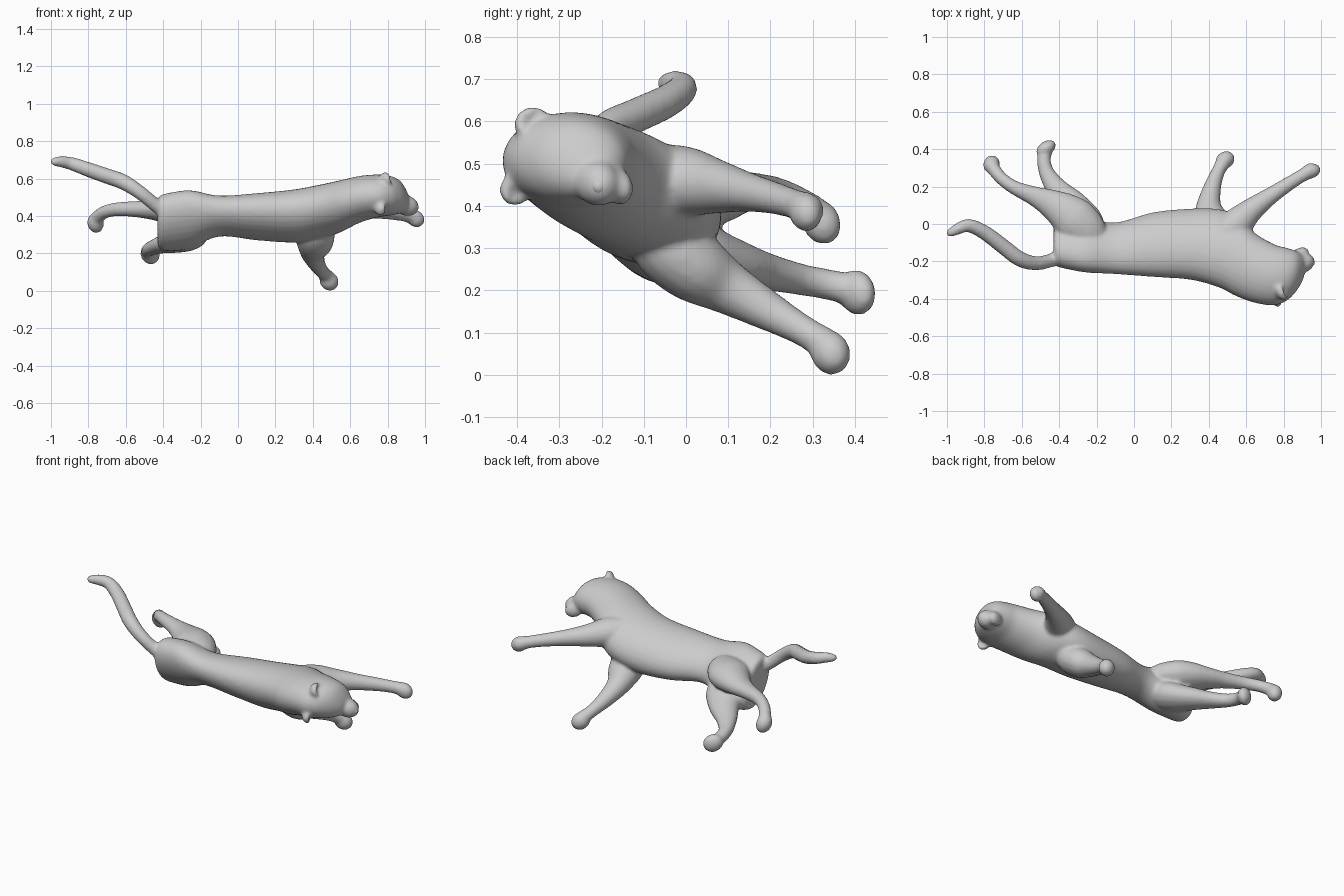
import bpy, bmesh, math
from mathutils import Vector

fur = bpy.data.materials.new("grey fur")
fur.diffuse_color = (0.6, 0.6, 0.6, 1)


def spline(rows, steps=5):
    """Catmull-Rom resampling of control rows of any length."""
    rows = [Vector(r) for r in rows]
    p = [rows[0]] + rows + [rows[-1]]
    out = []
    for i in range(1, len(p) - 2):
        a, b, c, d = p[i - 1:i + 3]
        for s in range(steps):
            t = s / steps
            out.append(0.5 * (2 * b + (c - a) * t + (2 * a - 5 * b + 4 * c - d) * t * t
                              + (3 * b - a - 3 * c + d) * t ** 3))
    return out + [rows[-1]]


def finish(name, bm):
    bmesh.ops.recalc_face_normals(bm, faces=bm.faces)
    me = bpy.data.meshes.new(name)
    bm.to_mesh(me)
    bm.free()
    me.materials.append(fur)
    for f in me.polygons:
        f.use_smooth = True
    ob = bpy.data.objects.new(name, me)
    bpy.context.collection.objects.link(ob)
    return ob


def loft(name, rings):
    bm = bmesh.new()
    loops = [[bm.verts.new(v) for v in r] for r in rings]
    n = len(loops[0])
    for a, b in zip(loops, loops[1:]):
        for i in range(n):
            j = (i + 1) % n
            bm.faces.new((a[i], a[j], b[j], b[i]))
    bm.faces.new(loops[0])
    bm.faces.new(loops[-1])
    return finish(name, bm)


def trunk(name, rows, n=28):
    """Rows: x, y min, y max, z min, z max, lean of the oval."""
    rings = []
    for x, y0, y1, z0, z1, lean in spline(rows):
        ang = [2 * math.pi * i / n for i in range(n)]
        rings.append([Vector((x, (y0 + y1) / 2 + (y1 - y0) / 2 * math.cos(a),
                              (z0 + z1) / 2 + (z1 - z0) / 2 * math.sin(a - lean))) for a in ang])
    return loft(name, rings)


def limb(name, rows, n=16):
    """Rows: x, y, z, radius across, optional upright radius; the far end is rounded."""
    pts = spline([(*r, r[3])[:5] for r in rows])
    pos = [Vector(p[:3]) for p in pts]
    ra, rb = [p[3] for p in pts], [p[4] for p in pts]
    tan = [(pos[min(i + 1, len(pos) - 1)] - pos[max(i - 1, 0)]).normalized() for i in range(len(pos))]
    tip, r, s, t = pos[-1], ra[-1], rb[-1], tan[-1]
    for a in (30, 55, 75, 87):
        pos.append(tip + t * r * math.sin(math.radians(a)))
        ra.append(r * math.cos(math.radians(a)))
        rb.append(s * math.cos(math.radians(a)))
        tan.append(t)
    u = tan[0].cross(Vector((0, 0, 1))).normalized()
    rings = []
    for c, p, q, t in zip(pos, ra, rb, tan):
        u = (u - t * u.dot(t)).normalized()
        v = t.cross(u)
        rings.append([c + u * p * math.cos(2 * math.pi * i / n) + v * q * math.sin(2 * math.pi * i / n)
                      for i in range(n)])
    return loft(name, rings)


def ball(name, c, size, facing=(1, 0, 0), dent=0.0):
    """Ellipsoid with its first axis along facing, optionally hollowed in front."""
    bm = bmesh.new()
    bmesh.ops.create_uvsphere(bm, u_segments=20, v_segments=12, radius=1)
    rot = Vector(facing).to_track_quat('X', 'Z').to_matrix()
    for v in bm.verts:
        if dent and v.co.x > 0:
            v.co.x -= dent * max(0, 1 - (v.co.y ** 2 + v.co.z ** 2) * 1.3)
        v.co = rot @ Vector([a * s for a, s in zip(v.co, size)]) + Vector(c)
    return finish(name, bm)


# Torso, neck and skull
torso = trunk("torso", [
    (-0.43, -0.20, 0.0, 0.25, 0.48, 0.4), (-0.415, -0.225, 0.025, 0.22, 0.51, 0.4),
    (-0.35, -0.243, 0.045, 0.212, 0.527, 0.45), (-0.25, -0.26, 0.035, 0.228, 0.537, 0.45),
    (-0.10, -0.268, 0.008, 0.290, 0.509, 0.35), (0.1, -0.283, 0.062, 0.270, 0.522, 0.3),
    (0.3, -0.298, 0.082, 0.258, 0.542, 0.25), (0.45, -0.338, 0.08, 0.281, 0.57, 0.25),
    (0.55, -0.388, 0.045, 0.313, 0.592, 0.2), (0.65, -0.423, -0.05, 0.363, 0.614, 0.1),
    (0.75, -0.435, -0.108, 0.393, 0.622, 0), (0.82, -0.408, -0.128, 0.403, 0.613, 0),
    (0.865, -0.363, -0.143, 0.413, 0.59, 0), (0.893, -0.32, -0.16, 0.425, 0.552, 0),
    (0.91, -0.28, -0.17, 0.44, 0.515, 0)])

# Muzzle and jaw
muzzle = ball("muzzle", (0.90, -0.21, 0.455), (0.070, 0.052, 0.055), (0.85, 0.3, -0.25))
jaw = ball("jaw", (0.885, -0.158, 0.445), (0.055, 0.03, 0.042), (0.85, 0.3, -0.3))

# Legs and paws
legs = [
    limb("reaching_front_leg", [
        (0.40, -0.16, 0.46, 0.04, 0.04), (0.46, -0.09, 0.46, 0.085, 0.08),
        (0.54, -0.01, 0.458, 0.09, 0.085), (0.62, 0.068, 0.446, 0.067, 0.066),
        (0.72, 0.143, 0.433, 0.048), (0.82, 0.21, 0.418, 0.039),
        (0.90, 0.26, 0.403, 0.036), (0.945, 0.285, 0.39, 0.043)]),
    limb("trailing_front_leg", [
        (0.42, -0.12, 0.38, 0.05, 0.05), (0.415, -0.05, 0.312, 0.10, 0.085),
        (0.41, 0.02, 0.255, 0.098, 0.085), (0.40, 0.10, 0.205, 0.067, 0.064),
        (0.42, 0.20, 0.148, 0.047), (0.45, 0.28, 0.103, 0.037), (0.475, 0.325, 0.075, 0.04)]),
    limb("stretched_hind_leg", [
        (-0.16, -0.14, 0.42, 0.03, 0.03), (-0.23, -0.06, 0.425, 0.10, 0.075),
        (-0.31, 0.015, 0.43, 0.122, 0.088), (-0.37, 0.065, 0.432, 0.105, 0.077),
        (-0.45, 0.112, 0.433, 0.077, 0.056), (-0.54, 0.152, 0.436, 0.052, 0.044),
        (-0.64, 0.195, 0.436, 0.038), (-0.71, 0.245, 0.422, 0.035), (-0.755, 0.30, 0.39, 0.037)]),
    limb("tucked_hind_leg", [
        (-0.22, -0.13, 0.37, 0.03, 0.03), (-0.25, -0.05, 0.32, 0.10, 0.08),
        (-0.285, 0.015, 0.29, 0.115, 0.08), (-0.335, 0.10, 0.265, 0.088, 0.063),
        (-0.41, 0.185, 0.245, 0.062, 0.046), (-0.465, 0.27, 0.226, 0.043, 0.038),
        (-0.482, 0.34, 0.213, 0.037), (-0.475, 0.385, 0.203, 0.038)])]
paws = [
    ball("reaching_front_paw", (0.95, 0.283, 0.385), (0.052, 0.038, 0.045), (0.8, 0.3, -0.5)),
    ball("trailing_front_paw", (0.487, 0.342, 0.052), (0.057, 0.046, 0.05), (0.5, 0.3, -0.5)),
    ball("stretched_hind_paw", (-0.762, 0.32, 0.362), (0.057, 0.044, 0.046), (0.2, 0.4, -0.8)),
    ball("tucked_hind_paw", (-0.47, 0.405, 0.195), (0.06, 0.038, 0.053), (0.6, 0.4, -0.4))]

# Tail
tail = limb("tail", [
    (-0.36, -0.165, 0.41, 0.05), (-0.43, -0.19, 0.45, 0.038), (-0.52, -0.21, 0.522, 0.038),
    (-0.61, -0.187, 0.58, 0.042), (-0.70, -0.12, 0.613, 0.042), (-0.80, -0.045, 0.648, 0.040),
    (-0.885, -0.008, 0.678, 0.036), (-0.945, -0.028, 0.69, 0.031), (-0.98, -0.047, 0.69, 0.024)])

# Ears, cupped towards the front
ears = [
    ball("upper_ear", (0.79, -0.362, 0.592), (0.034, 0.048, 0.044), (0.85, 0.4, 0.1), 0.9),
    ball("lower_ear", (0.765, -0.405, 0.438), (0.034, 0.039, 0.039), (0.85, 0.4, -0.1), 0.9)]

# Fuse the parts into one continuous skin
bpy.ops.object.select_all(action='DESELECT')
for ob in [torso, muzzle, jaw, tail] + legs + paws + ears:
    ob.select_set(True)
bpy.context.view_layer.objects.active = torso
bpy.ops.object.join()
body = bpy.context.object
body.name = "body"
rm = body.modifiers.new("skin", 'REMESH')
rm.mode = 'VOXEL'
rm.voxel_size = 0.009
rm.use_smooth_shade = True
sm = body.modifiers.new("soften", 'SMOOTH')
sm.factor = 0.5
sm.iterations = 11

# Nose tip
ball("nose", (0.952, -0.205, 0.445), (0.014, 0.018, 0.018), (0.85, 0.1, -0.2))
